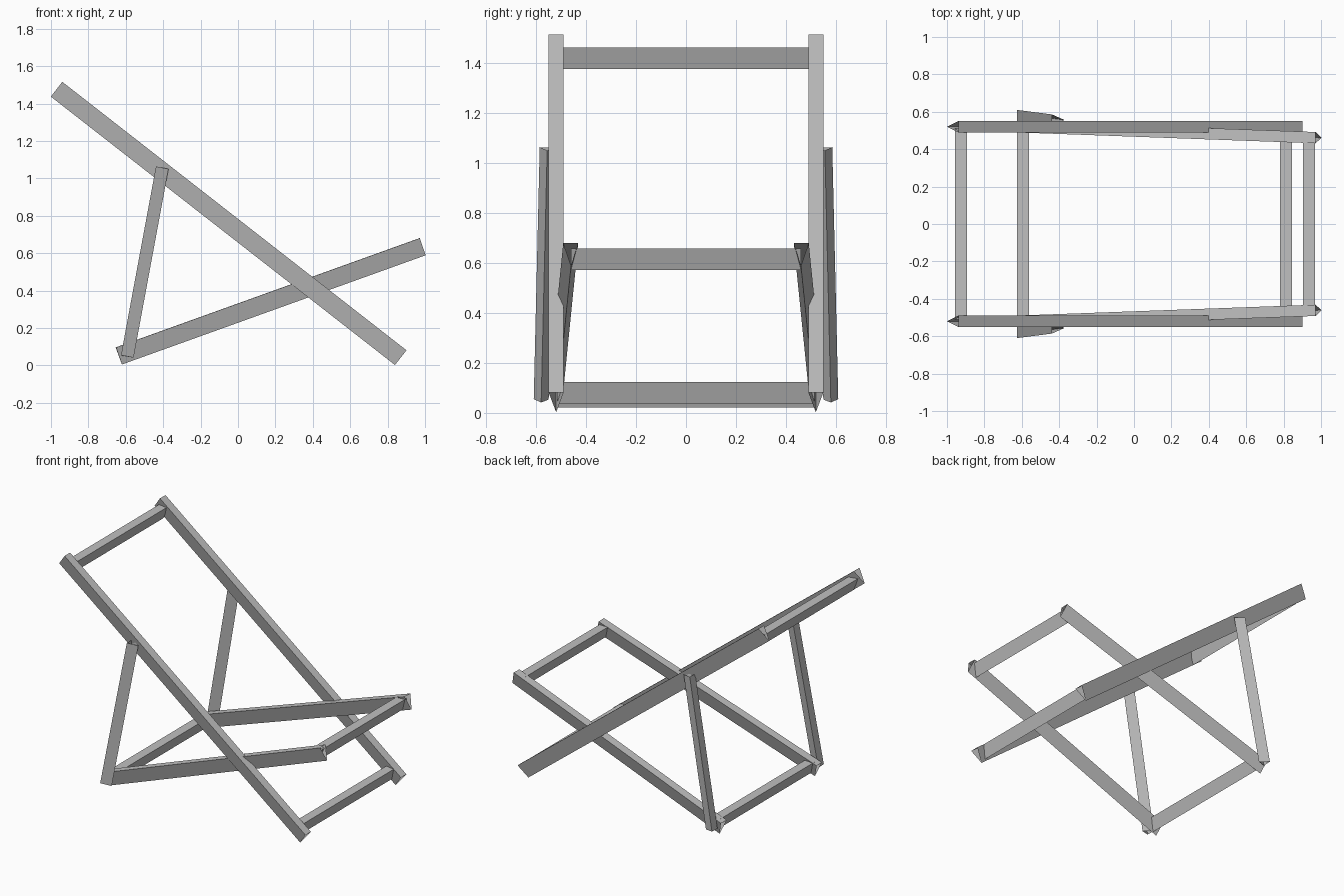
import bpy
import bmesh
from mathutils import Vector

cube = bpy.data.objects.get("Cube")
if cube:
    bpy.data.objects.remove(cube)

# Single bare-wood grey
grey = bpy.data.materials.new("frame_grey")
grey.use_nodes = True
colour = (0.53, 0.53, 0.53, 1)
grey.diffuse_color = colour
grey.node_tree.nodes["Principled BSDF"].inputs["Base Color"].default_value = colour


def bar(name, start, end, flat_side, width, depth, mirror=False):
    """Open-ended triangular bar: flat face towards flat_side, ridge opposite."""
    a, b = Vector(start), Vector(end)
    axis = (b - a).normalized()
    up = Vector(flat_side)
    up = (up - axis * up.dot(axis)).normalized()
    side = axis.cross(up)
    section = [up * depth / 2 + side * width / 2,
               up * depth / 2 - side * width / 2,
               -up * depth / 2]
    bm = bmesh.new()
    ring_a = [bm.verts.new(a + p) for p in section]
    ring_b = [bm.verts.new(b + p) for p in section]
    for i in range(3):
        j = (i + 1) % 3
        bm.faces.new((ring_a[j], ring_a[i], ring_b[i], ring_b[j]))
    mesh = bpy.data.meshes.new(name)
    bm.to_mesh(mesh)
    bm.free()
    mesh.materials.append(grey)
    obj = bpy.data.objects.new(name, mesh)
    bpy.context.collection.objects.link(obj)
    if mirror:
        mod = obj.modifiers.new("mirror", "MIRROR")
        mod.use_axis = (False, True, False)
        mod.use_mirror_merge = False
    return obj


UP = (0, 0, 1)

# Long back rails, seat rails that converge towards the front, and props
bar("back_rails", (-0.97, 0.52, 1.477), (0.87, 0.52, 0.042), UP, 0.06, 0.1, True)
bar("seat_rails", (-0.637, 0.52, 0.051), (0.987, 0.461, 0.635), UP, 0.06, 0.097, True)
bar("prop_struts", (-0.592, 0.58, 0.048), (-0.405, 0.556, 1.057), (-1, 0, 0), 0.06, 0.068, True)

# Crossbars: name, x, z, half length
crossbars = [
    ("top_crossbar", -0.925, 1.42, 0.51),
    ("foot_crossbar", 0.813, 0.081, 0.515),
    ("rear_crossbar", -0.593, 0.065, 0.515),
    ("seat_front_crossbar", 0.935, 0.615, 0.46),
]
for name, x, z, half in crossbars:
    bar(name, (x, -half, z), (x, half, z), UP, 0.065, 0.086)
